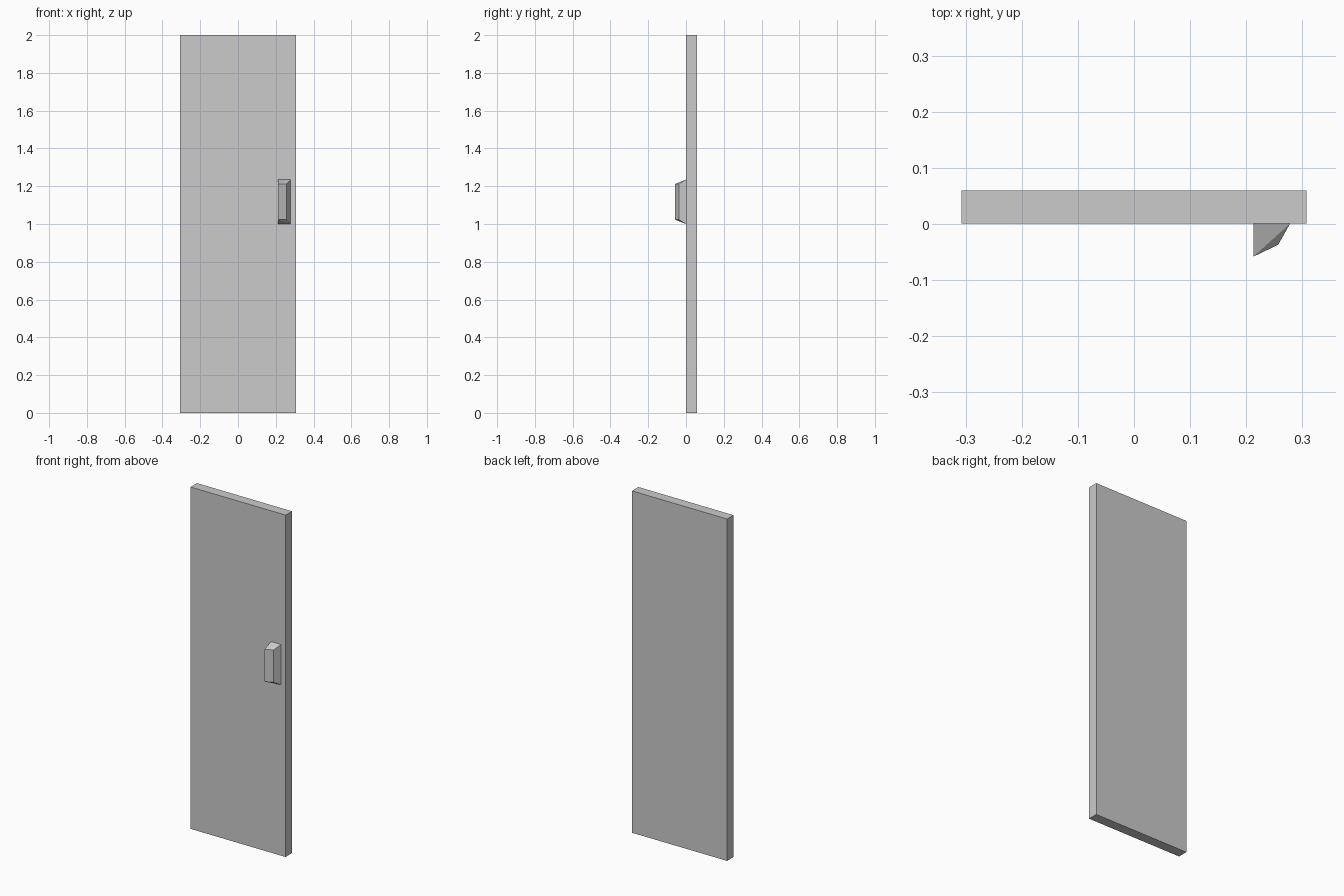
import bpy
import bmesh
from mathutils import Matrix

cube = bpy.data.objects.get("Cube")
if cube:
    bpy.data.objects.remove(cube, do_unlink=True)

# Single plain grey
grey = bpy.data.materials.new("plain_grey")
grey.use_nodes = True
colour = (0.6, 0.6, 0.6, 1)
grey.diffuse_color = colour
grey.node_tree.nodes["Principled BSDF"].inputs["Base Color"].default_value = colour


def add_object(name, bm):
    bmesh.ops.recalc_face_normals(bm, faces=bm.faces)
    mesh = bpy.data.meshes.new(name)
    bm.to_mesh(mesh)
    bm.free()
    mesh.materials.append(grey)
    obj = bpy.data.objects.new(name, mesh)
    bpy.context.collection.objects.link(obj)
    return obj


# Door panel: flat slab behind the handle
bm = bmesh.new()
bmesh.ops.create_cube(bm, size=1, matrix=Matrix.Translation((0, 0.03, 1))
                      @ Matrix.Diagonal((0.615, 0.059, 2, 1)))
add_object("door_panel", bm)

# Pull handle: wedge profile (x, y, inset of the end), tapered towards the front
profile = [(0.213, 0.0005, 0), (0.213, -0.058, 0.023),
           (0.257, -0.037, 0.023), (0.278, 0.0005, 0)]
bm = bmesh.new()
low = [bm.verts.new((x, y, 1.0 + inset)) for x, y, inset in profile]
high = [bm.verts.new((x, y, 1.235 - inset)) for x, y, inset in profile]
for i in range(4):
    j = (i + 1) % 4
    bm.faces.new((low[i], low[j], high[j], high[i]))
# Each end is folded along its diagonal
for end in (low, high):
    bm.faces.new((end[0], end[1], end[3]))
    bm.faces.new((end[1], end[2], end[3]))
add_object("pull_handle", bm)
